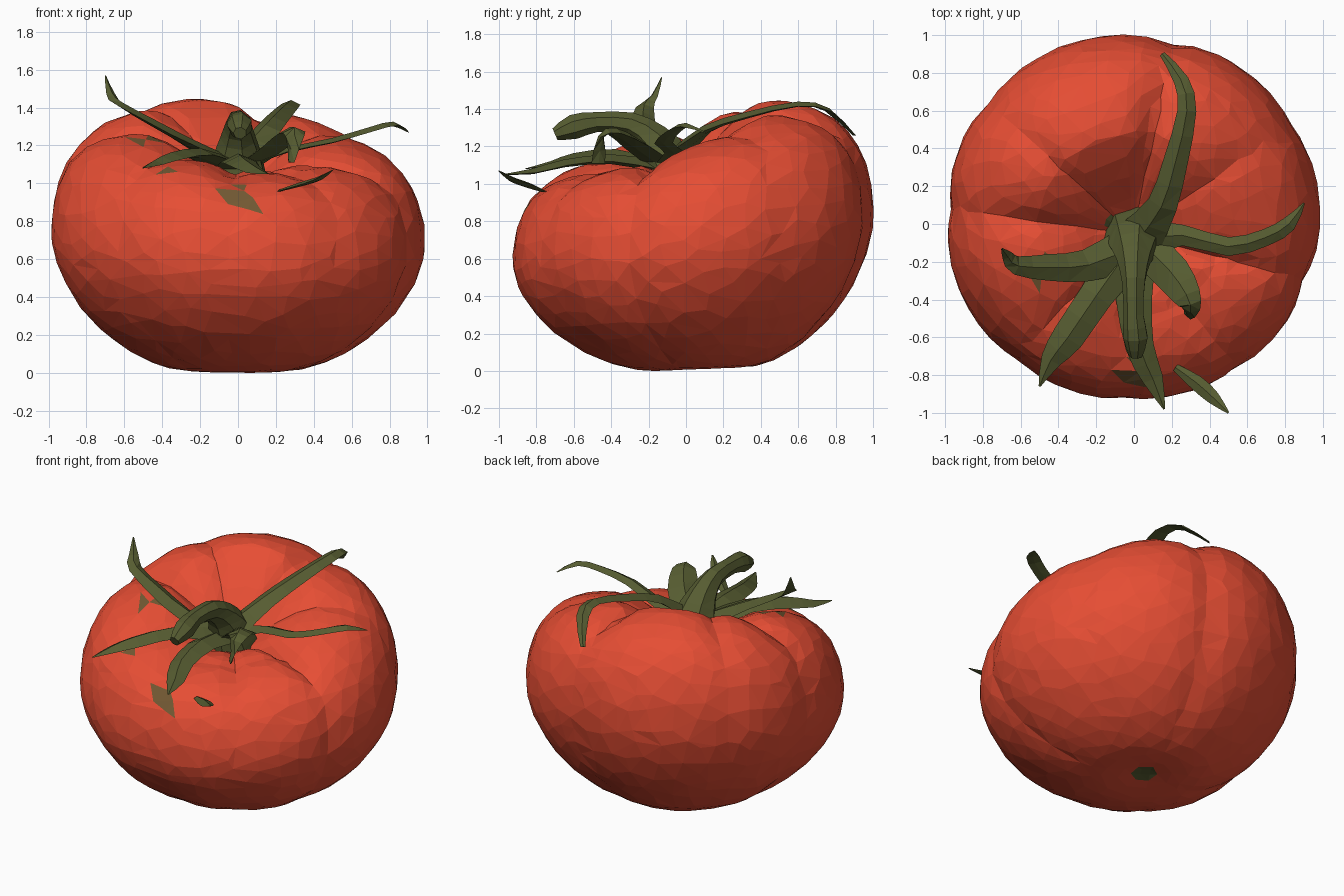
import bpy, bmesh, math, random
from mathutils import Vector

random.seed(4)
cube = bpy.data.objects.get("Cube")
if cube:
    bpy.data.objects.remove(cube)


def material(name, rgb):
    m = bpy.data.materials.new(name)
    m.use_nodes = True
    m.diffuse_color = (*rgb, 1)
    bsdf = m.node_tree.nodes["Principled BSDF"]
    bsdf.inputs["Base Color"].default_value = (*rgb, 1)
    bsdf.inputs["Roughness"].default_value = 0.7
    return m


red = material("ripe red", (0.79, 0.075, 0.034))
green = material("leaf green", (0.094, 0.108, 0.031))
olive = material("olive stain", (0.17, 0.1, 0.033))


def finish(bm, name, mats):
    bmesh.ops.recalc_face_normals(bm, faces=bm.faces)
    mesh = bpy.data.meshes.new(name)
    bm.to_mesh(mesh)
    bm.free()
    for m in mats:
        mesh.materials.append(m)
    obj = bpy.data.objects.new(name, mesh)
    bpy.context.collection.objects.link(obj)
    return obj


def smooth_path(points, steps):
    """Catmull-Rom through tuples of any length."""
    pts = [points[0]] + points + [points[-1]]
    out = []
    for p, q, r, s in zip(pts, pts[1:], pts[2:], pts[3:]):
        for k in range(steps):
            t = k / steps
            out.append([0.5 * (2 * b + (c - a) * t + (2 * a - 5 * b + 4 * c - d) * t * t
                               + (3 * b - a - 3 * c + d) * t ** 3)
                        for a, b, c, d in zip(p, q, r, s)])
    return out + [list(points[-1])]


# Fruit: a lathe whose radius and height change with the lobes
PROFILE = [(0.0, .06), (.15, .04), (.33, .043), (.5, .085), (.66, .155), (.82, .265),
           (.93, .39), (.985, .5), (1.0, .6), (.98, .72), (.91, .85), (.78, .95),
           (.6, 1.0), (.45, .995), (.3, .94), (.17, .86), (.07, .81), (0.0, .79)]
CREASES = [(78, 1.0, .13), (140, .4, .13), (176, 1.0, .2), (-130, .45, .15),
           (-92, .5, .18), (-55, .4, .12), (-18, .8, .13), (32, .35, .15)]
# Stained patches on the skin below the sepals: position, radius
STAINS = [(Vector((.04, -.8, 1.0)), .09), (Vector((-.46, -.23, 1.24)), .08),
          (Vector((-.36, -.58, 1.1)), .07)]


def crease(a):
    total = 0
    for deg, depth, width in CREASES:
        d = a - math.radians(deg)
        d = abs(math.atan2(math.sin(d), math.cos(d)))
        total += depth * math.exp(-d / width)
    return total


def fruit_point(rho, h, top, a):
    c = crease(a)
    s = math.sin(a)
    r = rho * (1.0 - 0.025 * s * s + 0.035 * s) * (1 - 0.045 * c * min(1, rho * 1.5))
    tilt = 0.16 * s - 0.07 * math.cos(a)
    z = 1.29 * h + tilt * h * min(1, rho / 0.5) + 0.03 * s * rho
    if top:
        z -= 0.12 * c * math.sin(math.pi * min(1, rho)) * h ** 2
    else:
        z += 0.06 * c * rho * rho * (1 - rho)
    y = r * s + (-0.05 if top else 0.1) * (1 - rho)
    return Vector((r * math.cos(a) - 0.012, y, z))


def skin_colour(center, rho, top):
    if rho < (0.13 if top else 0.075):
        return 1
    return 2 if any((center - p).length < size for p, size in STAINS) else 0


def make_fruit():
    bm = bmesh.new()
    sides = 80
    rows = smooth_path(PROFILE, 3)
    widest = max(range(len(rows)), key=lambda i: rows[i][0])
    rings = []
    for i, (rho, h) in enumerate(rows[1:-1], 1):
        ring = []
        for k in range(sides):
            p = fruit_point(max(rho, .01), h, i >= widest, math.tau * (k + random.uniform(-.2, .2)) / sides)
            p += Vector([random.gauss(0, 0.0015) * rho for _ in range(3)])
            ring.append(bm.verts.new(p))
        rings.append(ring)
    for i, (lo, hi) in enumerate(zip(rings, rings[1:])):
        for k in range(sides):
            n = (k + 1) % sides
            f = bm.faces.new((lo[k], lo[n], hi[n], hi[k]))
            f.material_index = skin_colour(f.calc_center_median(), rows[i + 1][0], i > widest)
    for ring in (rings[0], rings[-1]):
        bm.faces.new(ring).material_index = 1
    low = min(v.co.z for v in bm.verts)
    bmesh.ops.translate(bm, verts=bm.verts, vec=(0, 0, -low))
    bmesh.ops.triangulate(bm, faces=bm.faces)
    fruit = finish(bm, "fruit", [red, green, olive])
    facets = fruit.modifiers.new("facets", "DECIMATE")
    facets.ratio = 0.21


make_fruit()


def sweep(name, points, section, steps=2):
    """Sweep a cross-section along (x, y, z, width) points."""
    bm = bmesh.new()
    path = smooth_path(points, steps)
    rings = []
    for i, p in enumerate(path):
        before, after = path[max(i - 1, 0)], path[min(i + 1, len(path) - 1)]
        t = (Vector(after[:3]) - Vector(before[:3])).normalized()
        side = t.cross(Vector((0, 0, 1))).normalized()
        up = side.cross(t)
        rings.append([bm.verts.new(Vector(p[:3]) + (side * s + up * u) * max(p[3], .004))
                      for s, u in section])
    n = len(section)
    for a, b in zip(rings, rings[1:]):
        for k in range(n):
            bm.faces.new((a[k], a[(k + 1) % n], b[(k + 1) % n], b[k]))
    bm.faces.new(rings[0])
    bm.faces.new(rings[-1])
    bmesh.ops.triangulate(bm, faces=bm.faces)
    return finish(bm, name, [green])


# Sepals: folded, tapering ribbons around the hub
BLADE = [(-1, 0), (0, .4), (1, -.1), (0, -.15)]
SEPALS = {
    "back_sepal": [(.04, -.06, 1.14, .12), (.15, .1, 1.28, .08), (.22, .33, 1.36, .065),
                   (.28, .6, 1.42, .05), (.25, .76, 1.39, .04), (.15, .9, 1.26, .015)],
    "left_sepal": [(.04, -.08, 1.1, .11), (.26, -.06, 1.17, .055), (.5, -.12, 1.22, .05),
                   (.7, -.07, 1.28, .045), (.82, 0, 1.31, .04), (.9, .11, 1.27, .005)],
    "curled_sepal": [(.06, -.12, 1.1, .1), (.2, -.26, 1.2, .1), (.28, -.38, 1.27, .075),
                     (.3, -.45, 1.25, .05), (.28, -.47, 1.11, .04)],
    "front_sepal": [(0, -.15, 1.08, .12), (0, -.4, 1.12, .095), (.03, -.65, 1.1, .075),
                    (.1, -.82, 1.06, .055), (.16, -.98, 1.05, .005)],
    "front_right_sepal": [(-.03, -.14, 1.08, .12), (-.2, -.38, 1.15, .09), (-.35, -.6, 1.13, .085),
                          (-.44, -.72, 1.1, .055), (-.5, -.86, 1.08, .005)],
    "right_sepal": [(-.02, -.13, 1.08, .12), (-.25, -.22, 1.2, .085), (-.45, -.23, 1.31, .07),
                    (-.62, -.22, 1.41, .05), (-.67, -.17, 1.47, .03), (-.7, -.13, 1.57, .004)],
    "sepal_tip": [(.22, -.76, .96, .02), (.33, -.84, .99, .04), (.42, -.92, 1.02, .035),
                  (.5, -1.0, 1.07, .005)],
}
for name, pts in SEPALS.items():
    sweep(name, pts, BLADE)

# Stem: thick at the hub, arching forward to a blunt tip
ROUND = [(math.cos(math.tau * k / 7), math.sin(math.tau * k / 7)) for k in range(7)]
sweep("stem", [(0, -.06, 1.0, .17), (0, -.1, 1.12, .14), (0, -.18, 1.24, .095),
               (0, -.3, 1.32, .065), (0, -.48, 1.33, .055), (.01, -.6, 1.305, .068),
               (.01, -.7, 1.265, .035)], ROUND)
